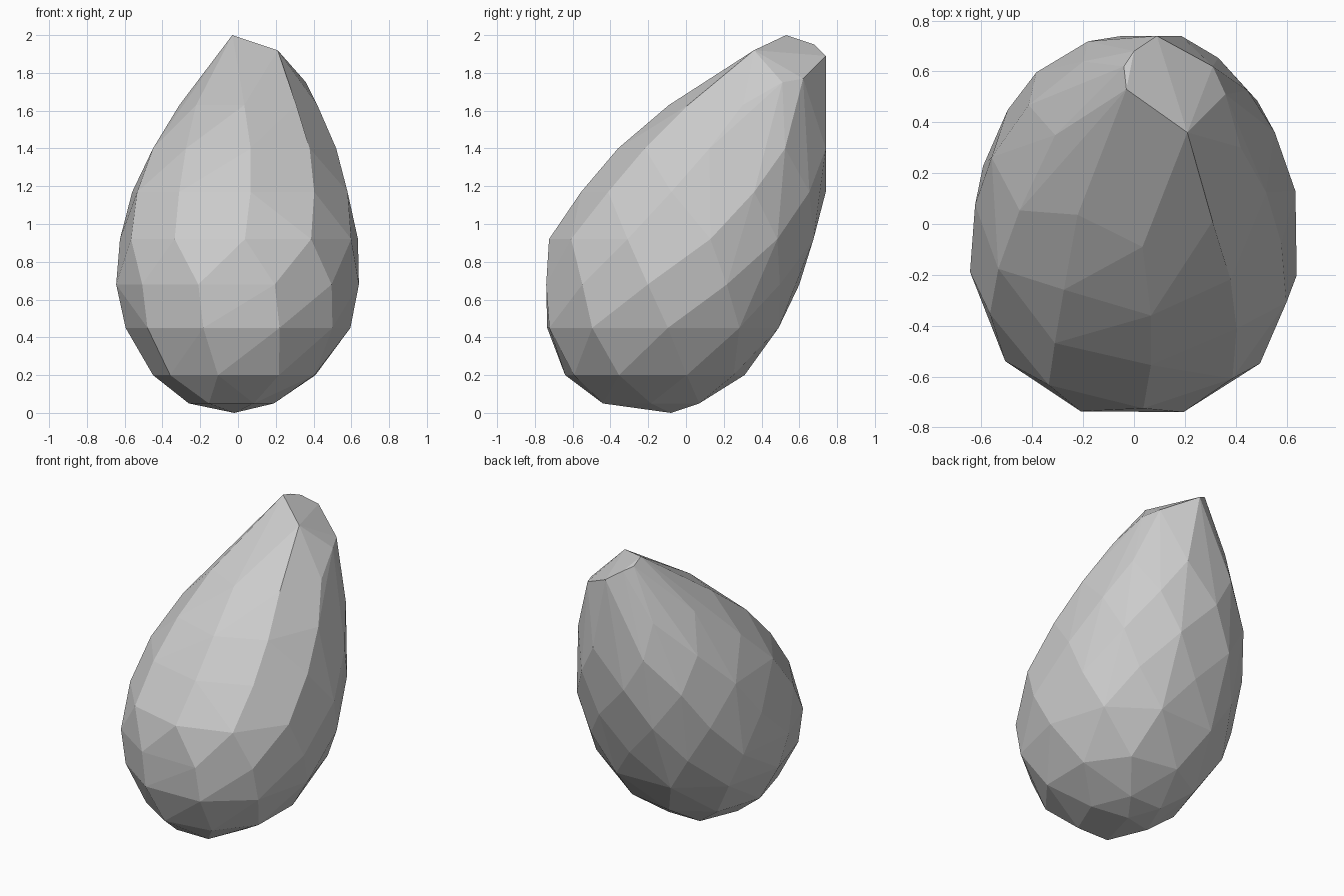
import bpy, bmesh
from math import sin, cos, pi, copysign

if "Cube" in bpy.data.objects:
    bpy.data.objects.remove(bpy.data.objects["Cube"])

# Horizontal cross-sections: z, x min, x max, y min, y max, sides
SECTIONS = [
    (0.05, -0.26, 0.19, -0.44, 0.07, 6),
    (0.20, -0.45, 0.41, -0.64, 0.31, 9),
    (0.45, -0.595, 0.595, -0.735, 0.49, 10),
    (0.68, -0.645, 0.64, -0.74, 0.60, 11),
    (0.92, -0.625, 0.635, -0.725, 0.675, 11),
    (1.17, -0.56, 0.58, -0.555, 0.74, 10),
    (1.40, -0.45, 0.52, -0.36, 0.74, 9),
    (1.63, -0.31, 0.42, -0.09, 0.74, 8),
]
# Slanted flat facet at the tip
TIP = [(-0.03, 0.53, 2.0), (-0.04, 0.62, 1.97), (0.0, 0.68, 1.95),
       (0.09, 0.74, 1.89), (0.31, 0.62, 1.77), (0.36, 0.51, 1.75),
       (0.21, 0.36, 1.92)]
BASE = (-0.02, -0.08, 0.0)


def fit(values, lo, hi):
    a, b = min(values), max(values)
    return [lo + (v - a) / (b - a) * (hi - lo) for v in values]


def rounded(v, power=0.92):
    return copysign(abs(v) ** power, v)


def section(z, x0, x1, y0, y1, sides, phase):
    angles = [2 * pi * i / sides + phase for i in range(sides)]
    xs = fit([rounded(cos(a)) for a in angles], x0, x1)
    ys = fit([rounded(sin(a)) for a in angles], y0, y1)
    return [(x, y, z) for x, y in zip(xs, ys)]


# Faceted stone: convex skin over the sections, base point and tip
points = [BASE] + TIP
for i, s in enumerate(SECTIONS):
    points += section(*s, phase=0.33 * i)

bm = bmesh.new()
for p in points:
    bm.verts.new(p)
hull = bmesh.ops.convex_hull(bm, input=bm.verts[:])
loose = [v for v in bm.verts if not v.link_faces]
bmesh.ops.delete(bm, geom=loose, context='VERTS')
bmesh.ops.dissolve_limit(bm, angle_limit=0.06, verts=bm.verts[:], edges=bm.edges[:])
bmesh.ops.recalc_face_normals(bm, faces=bm.faces[:])

mesh = bpy.data.meshes.new("stone")
bm.to_mesh(mesh)
bm.free()
bpy.context.collection.objects.link(bpy.data.objects.new("stone", mesh))
